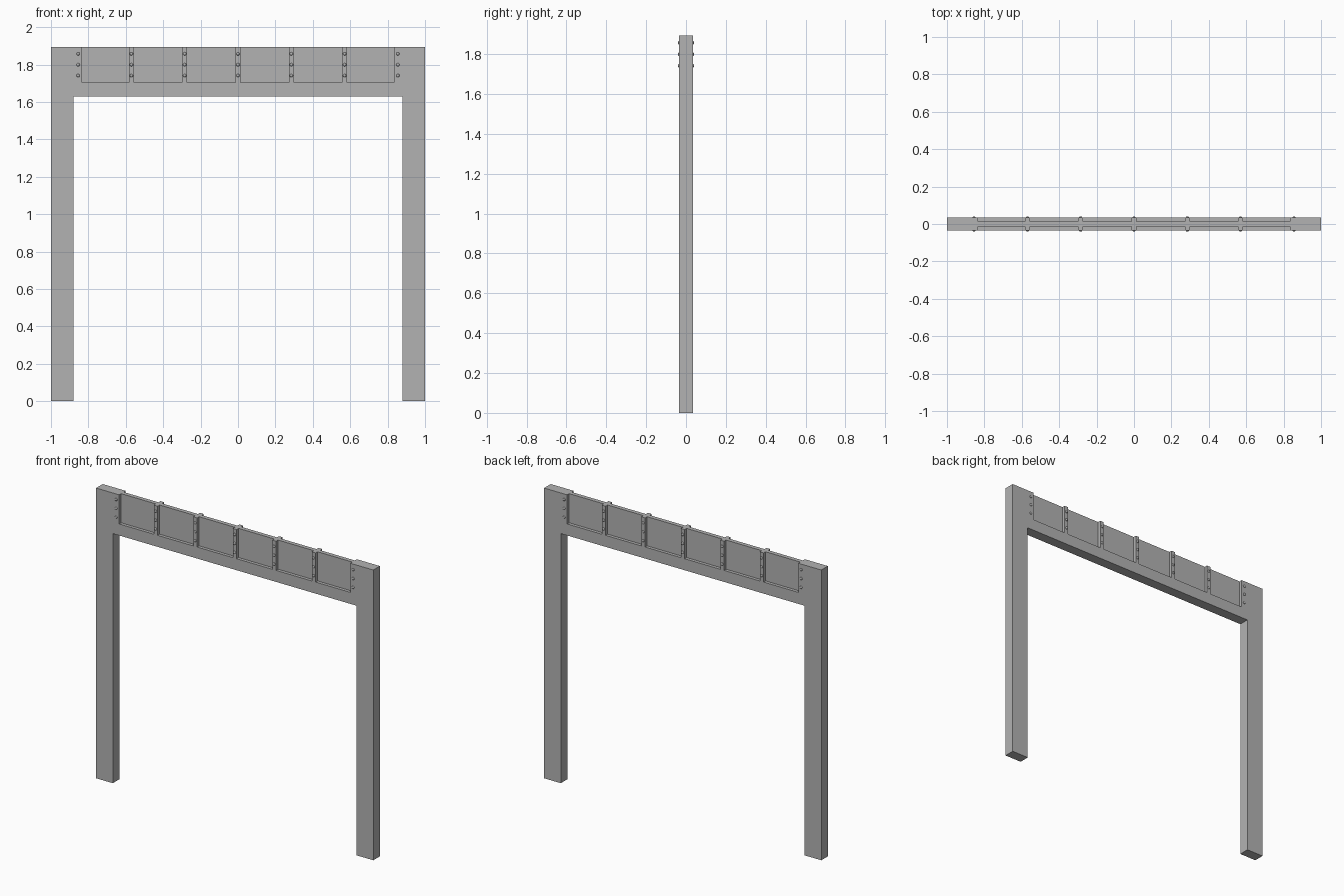
import bpy, bmesh
from mathutils import Matrix

cube = bpy.data.objects.get("Cube")
if cube:
    bpy.data.objects.remove(cube, do_unlink=True)

HALF_DEPTH, WEB_HALF = 0.034, 0.0135
TOP, BEAM_LOW, BEAM_TOP = 1.893, 1.628, 1.703
LEG_IN, BLOCK_IN = 0.88, 0.834
RIB_STEP, RIB_W = 0.285, 0.027

grey = bpy.data.materials.new("plain grey")
grey.use_nodes = True
grey.diffuse_color = (0.45, 0.45, 0.45, 1)
grey.node_tree.nodes["Principled BSDF"].inputs["Base Color"].default_value = grey.diffuse_color


def finish(name, bm):
    bmesh.ops.recalc_face_normals(bm, faces=bm.faces)
    mesh = bpy.data.meshes.new(name)
    bm.to_mesh(mesh)
    bm.free()
    mesh.materials.append(grey)
    obj = bpy.data.objects.new(name, mesh)
    bpy.context.collection.objects.link(obj)
    return obj


def prism(name, outline, half):
    """Extrude an x-z outline symmetrically through y."""
    bm = bmesh.new()
    face = bm.faces.new([bm.verts.new((x, -half, z)) for x, z in outline])
    ext = bmesh.ops.extrude_face_region(bm, geom=[face])
    new = [v for v in ext["geom"] if isinstance(v, bmesh.types.BMVert)]
    bmesh.ops.translate(bm, verts=new, vec=(0, 2 * half, 0))
    return finish(name, bm)


def plate(name, x0, x1, z0, z1, half):
    return prism(name, [(x0, z0), (x1, z0), (x1, z1), (x0, z1)], half)


# Portal frame: two legs, the lower beam and the raised end blocks
side = [(LEG_IN, BEAM_LOW), (LEG_IN, 0), (1, 0), (1, TOP),
        (BLOCK_IN, TOP), (BLOCK_IN, BEAM_TOP)]
prism("portal_frame", side + [(-x, z) for x, z in reversed(side)], HALF_DEPTH)

# Thin web between the end blocks
plate("beam_web", -BLOCK_IN, BLOCK_IN, BEAM_TOP, TOP, WEB_HALF)

# Stiffening ribs
for i in range(-2, 3):
    x = i * RIB_STEP
    plate(f"rib_{i + 3}", x - RIB_W / 2, x + RIB_W / 2, BEAM_TOP, TOP, HALF_DEPTH)

# Rivets in columns of three on both faces
bm = bmesh.new()
for i in range(-3, 4):
    for z in (1.741, 1.799, 1.857):
        for y in (-HALF_DEPTH, HALF_DEPTH):
            place = Matrix.Translation((i * RIB_STEP, y, z)) @ Matrix.Rotation(1.5708, 4, "X")
            bmesh.ops.create_uvsphere(bm, u_segments=8, v_segments=6, radius=0.009,
                                      matrix=place @ Matrix.Diagonal((1, 1, 0.75, 1)))
finish("rivets", bm)
